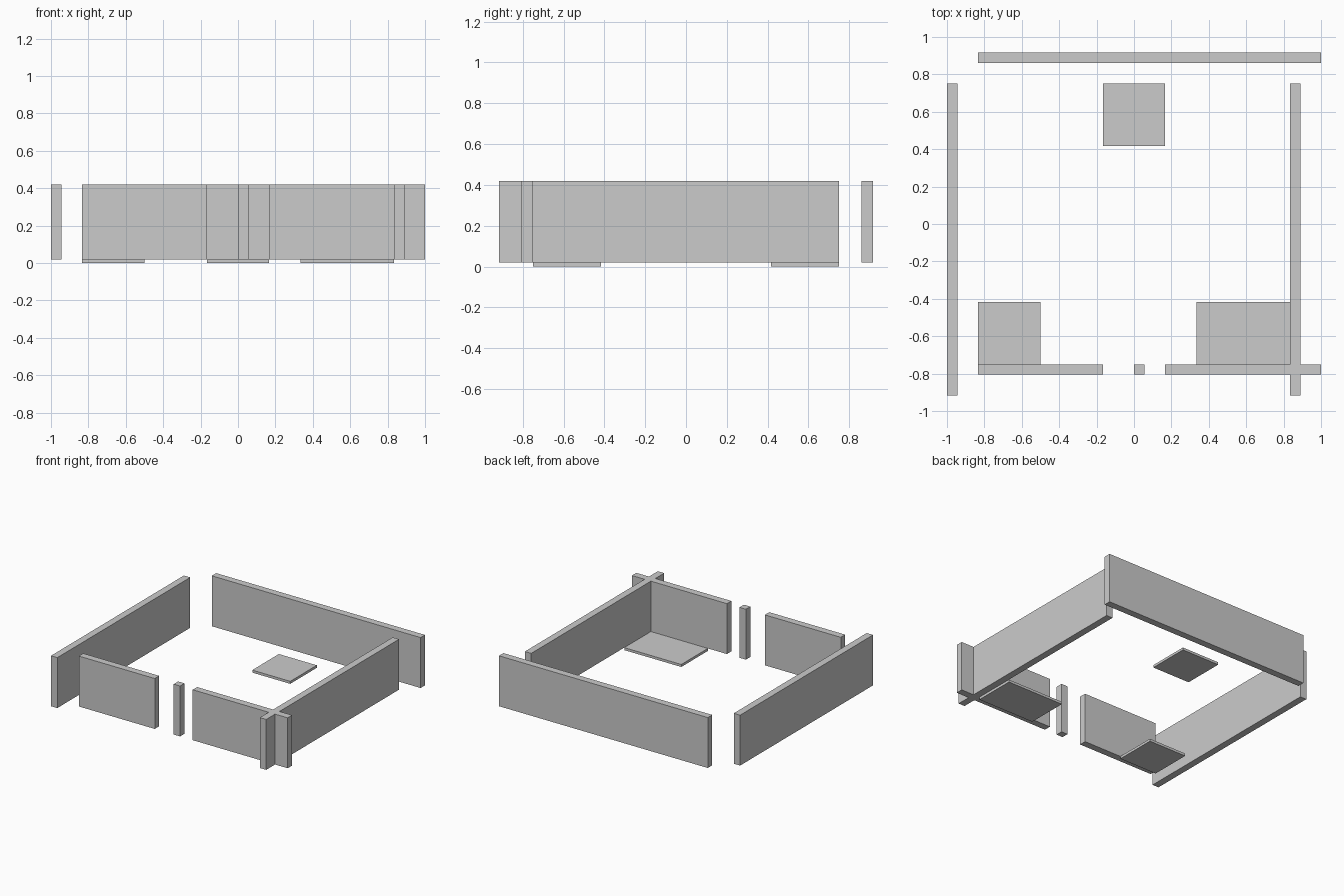
import bpy

if "Cube" in bpy.data.objects:
    bpy.data.objects.remove(bpy.data.objects["Cube"])

U = 1 / 18            # layout module: wall thickness
BASE, TOP = 0.02, 0.42


def box(name, x0, x1, y0, y1, z0, z1):
    bpy.ops.mesh.primitive_cube_add(
        size=1, location=((x0 + x1) / 2, (y0 + y1) / 2, (z0 + z1) / 2))
    ob = bpy.context.object
    ob.name = name
    ob.scale = (x1 - x0, y1 - y0, z1 - z0)
    bpy.ops.object.transform_apply(location=False, rotation=False, scale=True)
    return ob


# Walls: x and y extents in modules
walls = {
    "left_wall": (-18, -17, -16.5, 13.5),
    "right_wall": (15, 16, -16.5, 13.5),
    "back_wall": (-15, 18, 15.5, 16.5),
    "front_wall_left": (-15, -3, -14.5, -13.5),
    "front_post": (0, 1, -14.5, -13.5),
    "front_wall_right": (3, 18, -14.5, -13.5),
}
for name, extents in walls.items():
    box(name, *(v * U for v in extents), BASE, TOP)

# Thin floor pads lying below wall level
pads = {
    "floor_pad_left": (-15, -9, -13.5, -7.5),
    "floor_pad_right": (6, 15, -13.5, -7.5),
    "floor_pad_back": (-3, 3, 7.5, 13.5),
}
for name, extents in pads.items():
    box(name, *(v * U for v in extents), 0, BASE)
